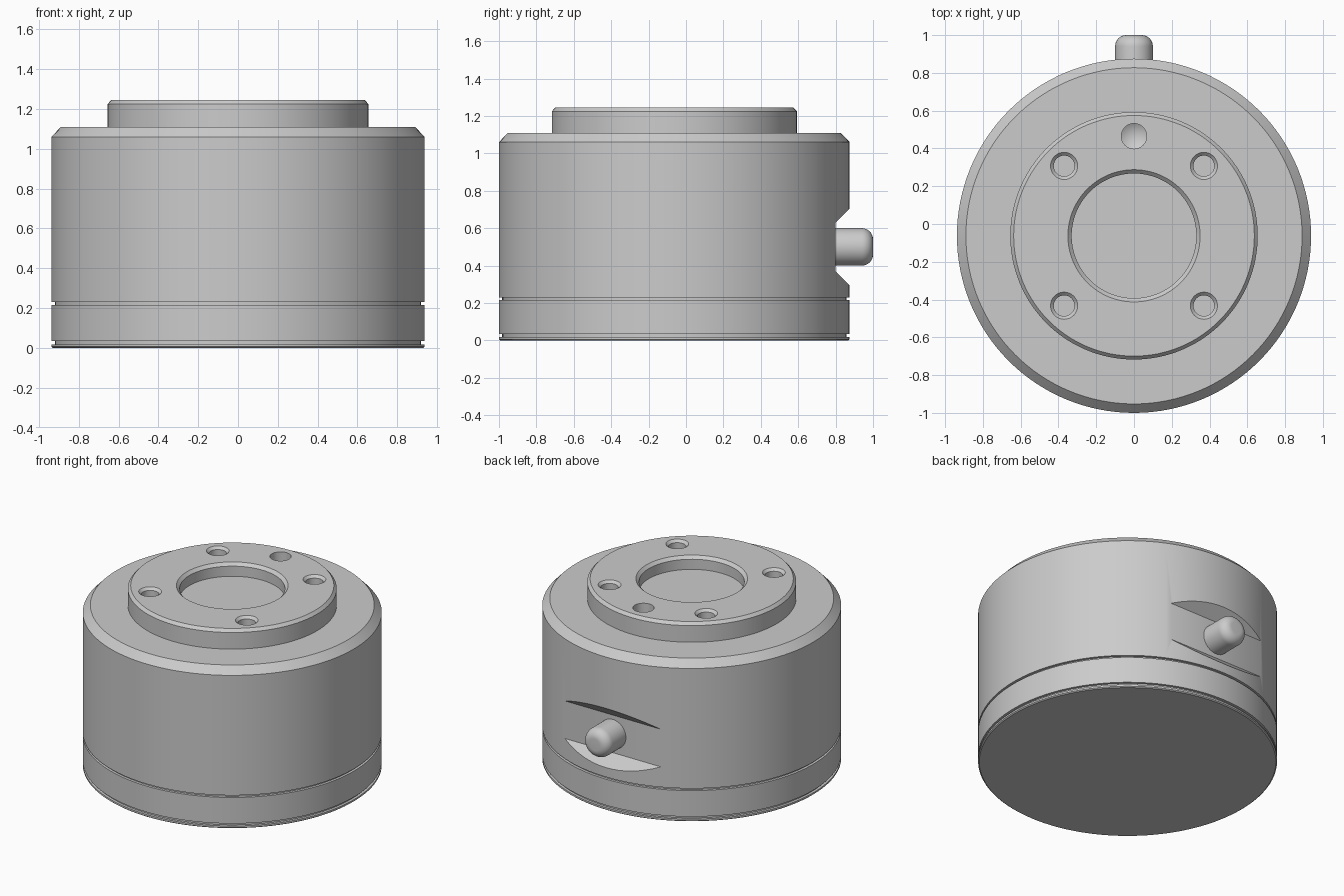
import bpy, bmesh, math
from mathutils import Matrix, Vector

cube = bpy.data.objects.get("Cube")
if cube:
    bpy.data.objects.remove(cube, do_unlink=True)

AXIS_Y = -0.0625   # the round body sits slightly forward of the origin
R = 0.9375         # outer radius
TOP = 1.245

steel = bpy.data.materials.new("grey steel")
steel.use_nodes = True
steel.diffuse_color = (0.6, 0.6, 0.6, 1)
steel.node_tree.nodes["Principled BSDF"].inputs["Base Color"].default_value = (0.6, 0.6, 0.6, 1)


def make_object(name, bm):
    bmesh.ops.recalc_face_normals(bm, faces=bm.faces)
    mesh = bpy.data.meshes.new(name)
    bm.to_mesh(mesh)
    bm.free()
    mesh.materials.append(steel)
    obj = bpy.data.objects.new(name, mesh)
    bpy.context.collection.objects.link(obj)
    return obj


def lathe(name, profile, matrix, steps=128):
    """Spin a (radius, height) profile that starts and ends on the axis."""
    bm = bmesh.new()
    verts = [bm.verts.new((r, 0, z)) for r, z in profile]
    edges = [bm.edges.new(pair) for pair in zip(verts, verts[1:])]
    bmesh.ops.spin(bm, geom=verts + edges, cent=(0, 0, 0), axis=(0, 0, 1),
                   angle=math.tau, steps=steps, use_duplicate=False)
    bmesh.ops.remove_doubles(bm, verts=bm.verts, dist=1e-5)
    bmesh.ops.transform(bm, matrix=matrix, verts=bm.verts)
    return make_object(name, bm)


def cut(obj, cutter):
    mod = obj.modifiers.new("cut", 'BOOLEAN')
    mod.operation = 'DIFFERENCE'
    mod.solver = 'EXACT'
    mod.object = cutter
    bpy.context.view_layer.objects.active = obj
    bpy.ops.object.modifier_apply(modifier=mod.name)
    bpy.data.objects.remove(cutter, do_unlink=True)


def smooth(obj):
    bpy.ops.object.select_all(action='DESELECT')
    obj.select_set(True)
    bpy.context.view_layer.objects.active = obj
    bpy.ops.object.shade_smooth_by_angle(angle=math.radians(25))


axis = Matrix.Translation((0, AXIS_Y, 0))

# Housing: raised boss with a shallow bore, chamfered shoulder, thin neck below
housing = lathe("housing", [
    (0, 1.155), (0.33, 1.155), (0.33, TOP - 0.02), (0.35, TOP),
    (0.637, TOP), (0.655, TOP - 0.02), (0.655, 1.11), (0.89, 1.11),
    (R, 1.06), (R, 0.23), (0.92, 0.23), (0.92, 0.215), (0, 0.215)], axis)

# Base ring and base plate, separated by narrow grooves
base_ring = lathe("base_ring", [
    (0, 0.215), (R, 0.215), (R, 0.035), (0.92, 0.035), (0.92, 0.018), (0, 0.018)], axis)
base_plate = lathe("base_plate", [
    (0, 0.018), (R, 0.018), (R, 0.006), (0.93, 0), (0, 0)], axis)

# Four countersunk screw holes
for sx in (-1, 1):
    for sy in (-1, 1):
        place = Matrix.Translation((0.37 * sx, AXIS_Y + 0.37 * sy, TOP))
        cut(housing, lathe("screw_hole_cutter", [
            (0, -0.09), (0.055, -0.09), (0.055, -0.017), (0.092, 0.02), (0, 0.02)], place, 32))

# Dowel hole with a conical bottom
cut(housing, lathe("dowel_hole_cutter", [
    (0, -0.12), (0.067, -0.08), (0.067, 0.02), (0, 0.02)],
    Matrix.Translation((0, 0.465, TOP)), 32))

# Flat notch with sloped flanks across the back
bm = bmesh.new()
face = bm.faces.new([bm.verts.new((-0.8, y, z)) for y, z in
                     ((0.8, 0.37), (0.8, 0.63), (1.0, 0.83), (1.0, 0.17))])
side = bmesh.ops.extrude_face_region(bm, geom=[face])
bmesh.ops.translate(bm, vec=Vector((1.6, 0, 0)),
                    verts=[g for g in side["geom"] if isinstance(g, bmesh.types.BMVert)])
cut(housing, make_object("notch_cutter", bm))

# Round-nosed pin standing out of the notch
fillet = 0.06
nose = [(0.1 - fillet + fillet * math.cos(a), 1 - fillet + fillet * math.sin(a))
        for a in (math.radians(d) for d in range(0, 91, 10))]
pin = lathe("locating_pin", [(0, 0.78), (0.1, 0.78)] + nose + [(0, 1)],
            Matrix.Translation((0, 0, 0.5)) @ Matrix.Rotation(-math.pi / 2, 4, 'X'), 48)

for part in (housing, base_ring, base_plate, pin):
    smooth(part)
